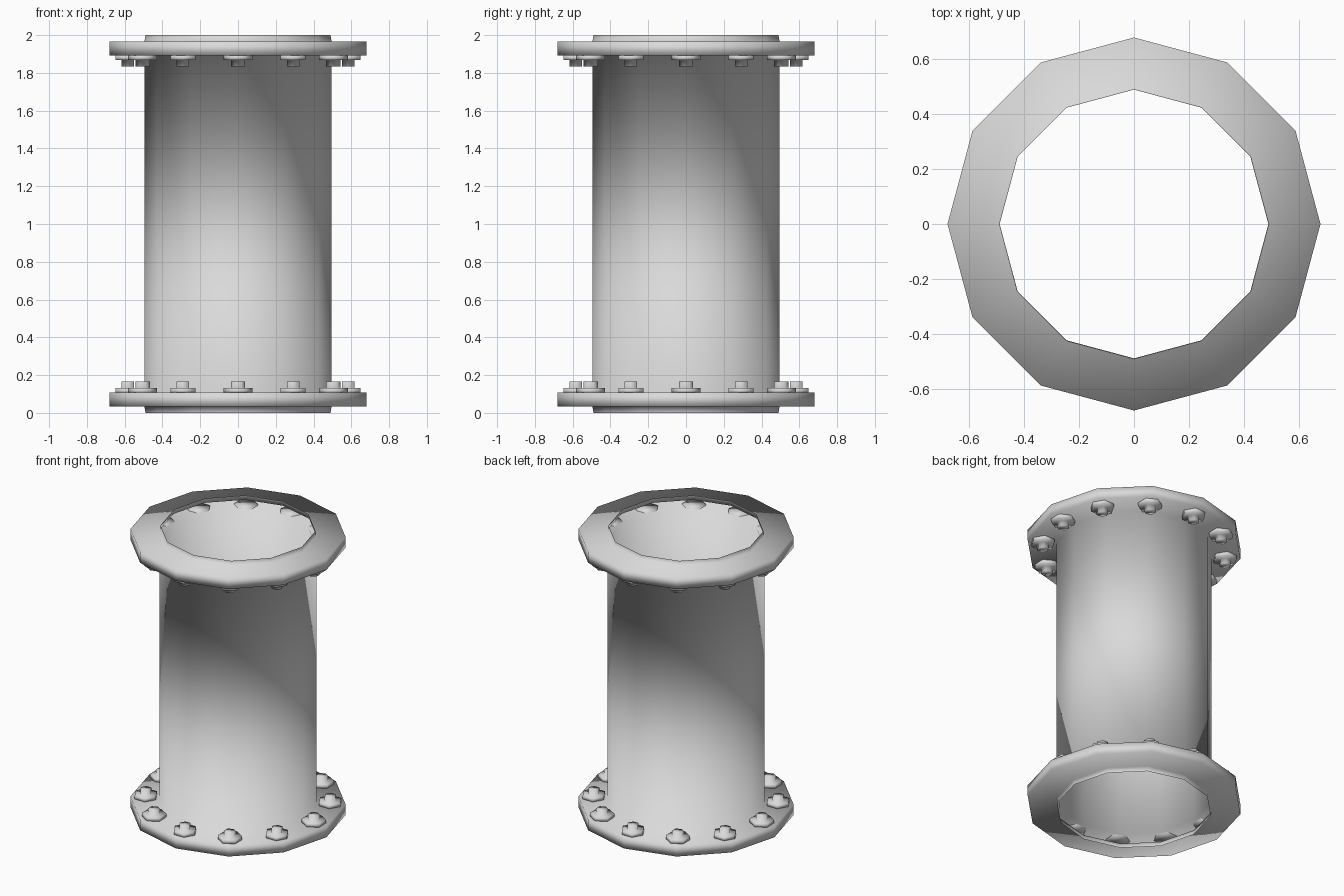
import bpy, bmesh
from math import cos, sin, pi

cube = bpy.data.objects.get("Cube")
if cube:
    bpy.data.objects.remove(cube, do_unlink=True)

SIDES = 12
HEIGHT = 2.0

# Single painted metal
metal = bpy.data.materials.new("grey metal")
metal.use_nodes = True
colour = (0.7, 0.7, 0.7, 1)
metal.diffuse_color = colour
metal.node_tree.nodes["Principled BSDF"].inputs["Base Color"].default_value = colour


def lathe(bm, profile, sides, centre=(0, 0), turn=0, capped=False):
    """Revolve an upward (radius, z) profile around a vertical axis."""
    rings = []
    for r, z in profile:
        angles = [turn + 2 * pi * i / sides for i in range(sides)]
        rings.append([bm.verts.new((centre[0] + r * cos(a), centre[1] + r * sin(a), z))
                      for a in angles])
    for low, high in zip(rings, rings[1:]):
        for i in range(sides):
            j = (i + 1) % sides
            bm.faces.new((low[i], low[j], high[j], high[i]))
    if capped:
        bm.faces.new(rings[0][::-1])
        bm.faces.new(rings[-1])


def finish(bm, name):
    for f in bm.faces:
        f.smooth = True
    mesh = bpy.data.meshes.new(name)
    bm.to_mesh(mesh)
    bm.free()
    mesh.materials.append(metal)
    obj = bpy.data.objects.new(name, mesh)
    bpy.context.collection.objects.link(obj)
    return obj


def flipped(profile):
    return [(r, HEIGHT - z) for r, z in reversed(profile)]


# Open thin-walled pipe with a hollow flange folded out at each end
end = [(0.49, 0), (0.495, 0.033), (0.68, 0.033), (0.68, 0.108), (0.495, 0.108)]
bm = bmesh.new()
lathe(bm, end + flipped(end), SIDES)
finish(bm, "flanged_pipe")

# Hexagonal bolts on the inner side of each flange
bolt = [(0.077, 0.104), (0.077, 0.133), (0.038, 0.133), (0.038, 0.166)]
for name, profile in (("lower_bolts", bolt), ("upper_bolts", flipped(bolt))):
    bm = bmesh.new()
    for i in range(SIDES):
        a = 2 * pi * i / SIDES
        lathe(bm, profile, 6, (0.583 * cos(a), 0.583 * sin(a)), a + pi / 6, True)
    finish(bm, name)
